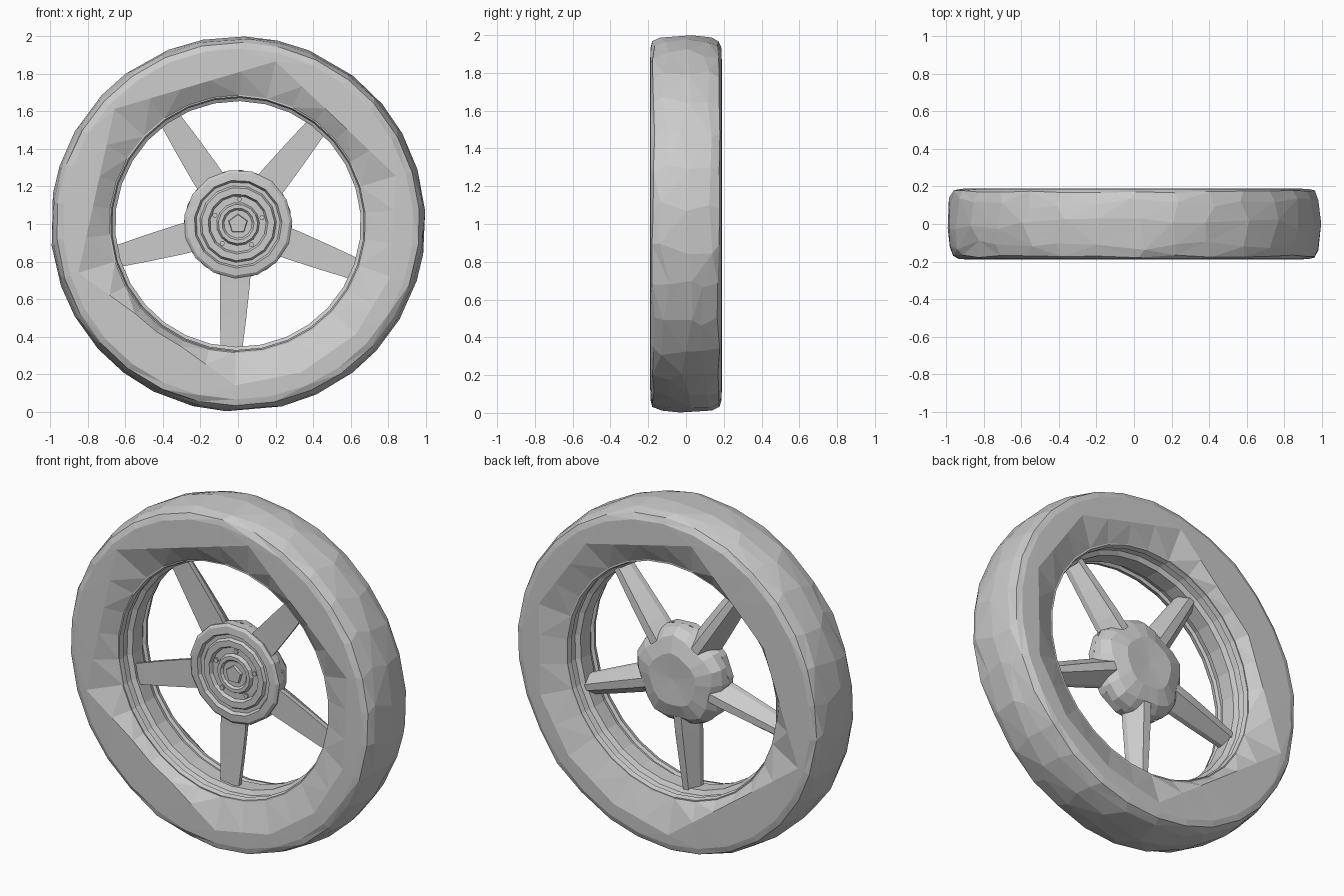
import bpy, bmesh, math, random
from mathutils import Vector

if "Cube" in bpy.data.objects:
    bpy.data.objects.remove(bpy.data.objects["Cube"])

random.seed(4)
N = 30
BASE = 267            # direction of the lowest spoke, degrees


def polar(r, deg, y):
    a = math.radians(deg)
    return Vector((r * math.cos(a), y, 1 + r * math.sin(a)))


def loft(name, rings, closed=False, caps=False, tri=False):
    """Skin a list of equal-length point rings."""
    bm = bmesh.new()
    vs = [[bm.verts.new(p) for p in ring] for ring in rings]
    n = len(rings[0])
    for i in range(len(vs) if closed else len(vs) - 1):
        a, b = vs[i], vs[(i + 1) % len(vs)]
        for k in range(n):
            j = (k + 1) % n
            bm.faces.new((a[k], a[j], b[j], b[k]))
    if caps:
        bm.faces.new(vs[0])
        bm.faces.new(vs[-1])
    bmesh.ops.remove_doubles(bm, verts=bm.verts, dist=1e-5)
    if tri:
        bmesh.ops.triangulate(bm, faces=bm.faces)
    bmesh.ops.recalc_face_normals(bm, faces=bm.faces)
    me = bpy.data.meshes.new(name)
    bm.to_mesh(me)
    bm.free()
    ob = bpy.data.objects.new(name, me)
    bpy.context.collection.objects.link(ob)
    return ob


def ring(r, y, n=N, start=5.0, jit=0.0):
    return [polar(r, start + 360 * k / n + random.uniform(-jit, jit) * 80,
                  y + random.uniform(-jit, jit)) for k in range(n)]


def crease(corners, y):
    """Sidewall fold: straight chords between the given (angle, radius) corners."""
    pts = []
    for k in range(N):
        deg = 5 + 12 * k
        for (a0, r0), (a1, r1) in zip(corners, corners[1:] + [(corners[0][0] + 360, corners[0][1])]):
            d = deg if deg >= corners[0][0] else deg + 360
            if a0 <= d <= a1:
                s, t = math.radians(d - a0), math.radians(a1 - d)
                r = r0 * r1 * math.sin(s + t) / (r0 * math.sin(s) + r1 * math.sin(t))
                pts.append(polar(max(r, 0.72), deg, y))
                break
    return pts


# Tyre: faceted tread, folded sidewalls, inner wall hidden by the rim
front_fold = [(17, .88), (77, .89), (137, .9), (197, .89), (269, .86),
              (293, .86), (317, .86), (341, .86)]
back_fold = [(17, .86), (53, .86), (101, .87), (149, .74), (197, .9), (269, .88),
             (293, .86), (317, .86), (341, .86)]
tyre_rings = [
    ring(.685, -.13), crease(front_fold, -.19),
    ring(.935, -.187), ring(.968, -.172, jit=.008), ring(.988, -.11, jit=.03),
    ring(1.0, 0, jit=.035),
    ring(.988, .11, jit=.03), ring(.968, .172, jit=.008), ring(.935, .187),
    crease(back_fold, .19), ring(.685, .13), ring(.7, 0),
]
loft("tyre", tyre_rings, closed=True, tri=True)

# Rim barrel with stepped lips on both edges
half = [(.705, .13), (.68, .132), (.672, .105), (.688, .095), (.68, .06), (.655, .045)]
rim_profile = half + [(r, -y) for r, y in reversed(half)]
loft("rim", [ring(r, y) for r, y in rim_profile], closed=True)

# Hub: stepped front disc and a lobed dome at the back
hub_profile = [(0, -.03), (.075, -.03), (.085, -.042), (.105, -.042), (.115, -.022),
               (.15, -.022), (.16, -.042), (.195, -.042), (.205, -.026), (.225, -.026),
               (.235, -.046), (.275, -.042), (.29, -.03), (.29, .015)]
loft("hub", [ring(r, y, 15, BASE) for r, y in hub_profile], caps=False)


def lobed(r, y, depth):
    return [polar(r * (1 - depth * math.cos(math.radians(5 * 18 * k))), BASE + 18 * k, y)
            for k in range(20)]


loft("hub_dome", [lobed(.288, .012, 0), lobed(.275, .055, .04), lobed(.235, .1, .07),
                  lobed(.15, .128, .04), lobed(0, .12, 0)])
# Centre cap and five lug nuts
loft("centre_cap", [ring(.0, -.045, 5, 90), ring(.05, -.045, 5, 90),
                    ring(.055, -.025, 5, 90)])
for i in range(5):
    c = polar(.132, BASE + 36 + 72 * i, 0)
    rings = [[c + Vector((.014 * math.cos(k * math.pi / 3), y, .014 * math.sin(k * math.pi / 3)))
              for k in range(6)] for y in (-.032, -.015)]
    loft(f"lug_nut_{i + 1}", rings, caps=True)

# Five tapered spokes: flat front, narrower ridge at the back
sections = [(.18, .082, -.022, .10), (.32, .08, -.022, .09),
            (.5, .07, -.025, .07), (.665, .058, -.03, .05)]
for i in range(5):
    deg = BASE + 72 * i
    out = polar(1, deg, 0) - Vector((0, 0, 1))
    side = Vector((-out.z, 0, out.x))
    rings = []
    for r, w, yf, yb in sections:
        c = Vector((0, 0, 1)) + out * r
        rings.append([c + side * s * w + Vector((0, y, 0)) for s, y in
                      ((-1, yf), (1, yf), (.95, yf + .03), (.3, yb), (-.3, yb), (-.95, yf + .03))])
    loft(f"spoke_{i + 1}", rings, caps=True)
